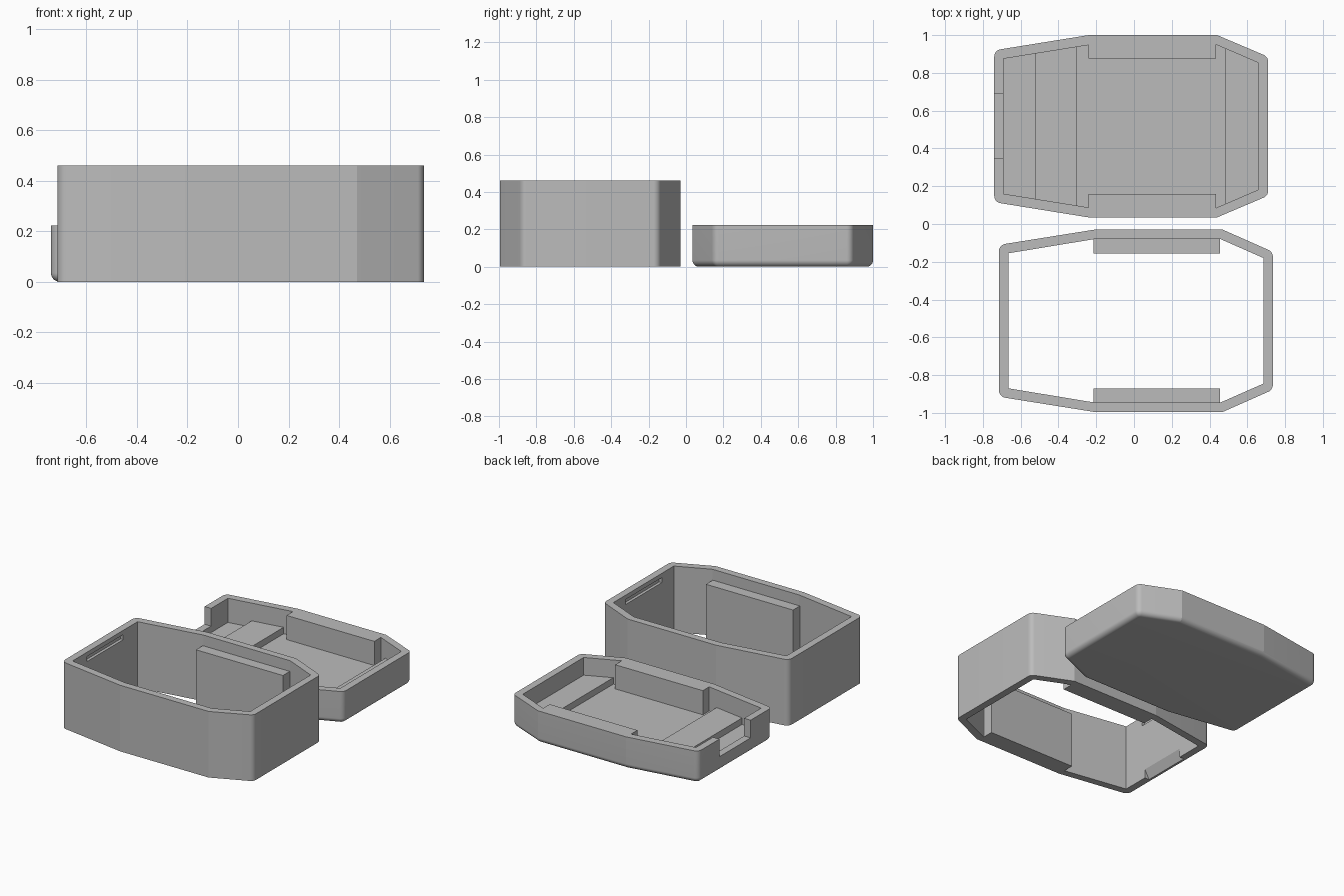
import bpy, bmesh, math
from mathutils import Vector

if "Cube" in bpy.data.objects:
    bpy.data.objects.remove(bpy.data.objects["Cube"])

grey = bpy.data.materials.new("plain grey")
grey.diffuse_color = (0.5, 0.5, 0.5, 1)
grey.use_nodes = True
grey.node_tree.nodes["Principled BSDF"].inputs["Base Color"].default_value = grey.diffuse_color


def outline(half, cy):
    """Closed counter-clockwise outline from its +y half, mirrored about y = cy.
    half holds (x, distance from the mirror line), from left to right."""
    low = [Vector((x, cy - d)) for x, d in half]
    high = [Vector((x, cy + d)) for x, d in reversed(half)]
    return low + high


def inset(pts, d):
    """Move every side of a convex outline inwards by d."""
    out = []
    for i, p in enumerate(pts):
        a = (p - pts[i - 1]).normalized()
        b = (pts[(i + 1) % len(pts)] - p).normalized()
        na, nb = Vector((-a.y, a.x)), Vector((-b.y, b.x))
        out.append(p + (na + nb) * d / (1 + na.dot(nb)))
    return out


def round_corners(pts, r, segs=10):
    """Round only the strong corners, leaving the shallow kinks sharp."""
    out = []
    for i, p in enumerate(pts):
        a = (p - pts[i - 1]).normalized()
        b = (pts[(i + 1) % len(pts)] - p).normalized()
        turn = math.acos(max(-1, min(1, a.dot(b))))
        if turn < math.radians(40):
            out.append(p)
            continue
        start = p - a * r * math.tan(turn / 2)
        left = Vector((-a.y, a.x))
        for k in range(segs + 1):
            t = turn * k / segs
            out.append(start + a * r * math.sin(t) + left * r * (1 - math.cos(t)))
    return out


def loft(name, layers):
    """Solid through stacked outlines, given as (points, z)."""
    bm = bmesh.new()
    rings = [[bm.verts.new((p[0], p[1], z)) for p in pts] for pts, z in layers]
    n = len(rings[0])
    for lo, hi in zip(rings, rings[1:]):
        for i in range(n):
            j = (i + 1) % n
            bm.faces.new((lo[i], lo[j], hi[j], hi[i]))
    bm.faces.new(rings[0][::-1])
    bm.faces.new(rings[-1])
    bmesh.ops.recalc_face_normals(bm, faces=bm.faces)
    me = bpy.data.meshes.new(name)
    bm.to_mesh(me)
    bm.free()
    me.materials.append(grey)
    ob = bpy.data.objects.new(name, me)
    bpy.context.collection.objects.link(ob)
    return ob


def prism(name, pts, z0, z1):
    return loft(name, [(pts, z0), (pts, z1)])


def box(name, x0, x1, y0, y1, z0, z1):
    return prism(name, [(x0, y0), (x1, y0), (x1, y1), (x0, y1)], z0, z1)


def cut(ob, cutters):
    for c in cutters:
        c.hide_render = True
        m = ob.modifiers.new("cut", "BOOLEAN")
        m.operation, m.solver, m.object = "DIFFERENCE", "EXACT", c
    bpy.context.view_layer.update()
    dg = bpy.context.evaluated_depsgraph_get()
    me = bpy.data.meshes.new_from_object(ob.evaluated_get(dg))
    ob.modifiers.clear()
    ob.data = me
    for c in cutters:
        bpy.data.objects.remove(c)


def smooth(ob):
    bpy.ops.object.select_all(action="DESELECT")
    ob.select_set(True)
    bpy.context.view_layer.objects.active = ob
    bpy.ops.object.shade_smooth_by_angle(angle=math.radians(8.6))


# ---- shallow tray, with a rounded bottom edge ----
TY, TOP, FLOOR, STEP = 0.5175, 0.223, 0.055, 0.10
tray_out = outline([(-0.74, 0.402), (-0.24, 0.4825), (0.44, 0.4825), (0.71, 0.368)], TY)
R, CORNER = 0.035, 0.04
layers = []
for k in range(13):
    t = math.pi / 2 * k / 12
    d = R * (1 - math.sin(t))
    layers.append((round_corners(inset(tray_out, d), CORNER - d), R * (1 - math.cos(t))))
layers.append((round_corners(tray_out, CORNER), TOP))
tray = loft("tray", layers)
# cavity leaves a thick block along the middle of each long wall
cavity = outline([(-0.69, 0.3575), (-0.24, 0.43), (-0.24, 0.36), (0.435, 0.36),
                  (0.435, 0.432), (0.66, 0.335)], TY)
cut(tray, [prism("tray_cavity", cavity, FLOOR, 0.4),
           box("cable_notch", -0.8, -0.65, TY - 0.172, TY + 0.172, STEP, 0.4)])
smooth(tray)

# raised bar and raised end pad on the tray floor
prism("tray_bar", outline([(-0.525, 0.395), (-0.305, 0.43)], TY), FLOOR - 0.01, STEP)
prism("tray_end_pad", outline([(0.485, 0.42), (0.67, 0.34)], TY), FLOOR - 0.01, STEP)

# ---- tall open shell ----
SY, HIGH = -0.5125, 0.46
shell_out = outline([(-0.715, 0.402), (-0.21, 0.4825), (0.47, 0.4825), (0.735, 0.365)], SY)
shell_in = outline([(-0.665, 0.3575), (-0.21, 0.4325), (0.458, 0.4325), (0.685, 0.3325)], SY)
shell = prism("shell", round_corners(shell_out, CORNER), 0, HIGH)
# chamfered cable relief under the left wall
relief = loft("cable_relief", [([(-0.705, -0.01), (-0.60, -0.01), (-0.60, 0.13),
                                 (-0.655, 0.08)], -0.172), ([(-0.705, -0.01), (-0.60, -0.01),
                                 (-0.60, 0.13), (-0.655, 0.08)], 0.172)])
for v in relief.data.vertices:
    x, z, y = v.co
    v.co = (x, y + SY, z)
relief.data.flip_normals()
# opening, relief and a snap slot inside each end wall
cut(shell, [prism("shell_opening", shell_in, -0.1, 0.6), relief,
            box("left_slot", -0.685, -0.6, SY - 0.2, SY + 0.2, 0.395, 0.43),
            box("right_slot", 0.6, 0.705, SY - 0.2, SY + 0.2, 0.395, 0.43)])
smooth(shell)

# thick blocks inside both long walls
for side, name in ((1, "back_block"), (-1, "front_block")):
    y0, y1 = sorted((SY + side * 0.3575, SY + side * 0.442))
    box("shell_" + name, -0.215, 0.455, y0, y1, 0, 0.385)
